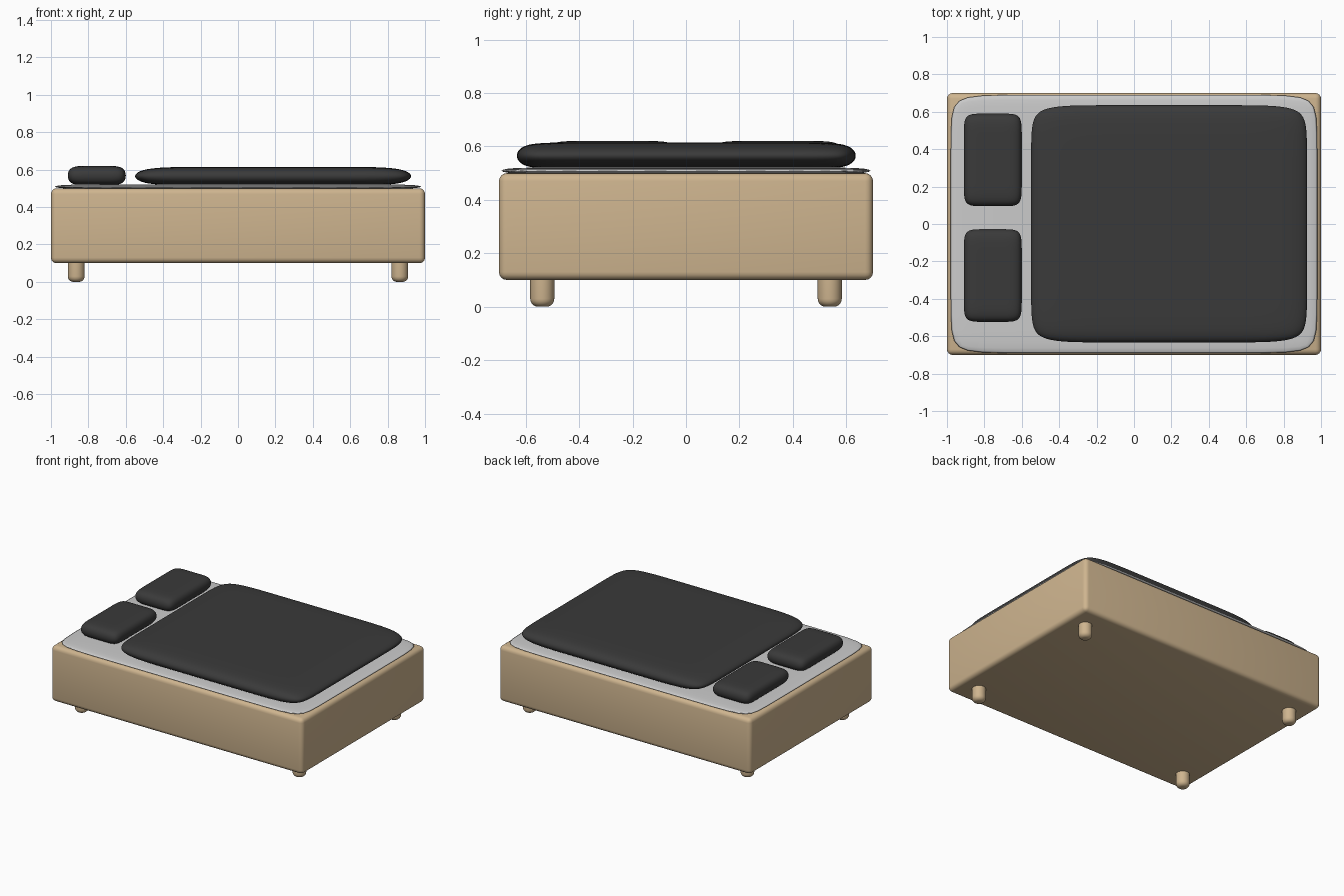
import bpy
import bmesh
import math

cube = bpy.data.objects.get("Cube")
if cube:
    bpy.data.objects.remove(cube, do_unlink=True)


def make_material(name, color):
    mat = bpy.data.materials.new(name)
    mat.use_nodes = True
    rgba = (*color, 1)
    mat.diffuse_color = rgba
    bsdf = next(n for n in mat.node_tree.nodes if n.type == 'BSDF_PRINCIPLED')
    bsdf.inputs["Base Color"].default_value = rgba
    bsdf.inputs["Roughness"].default_value = 0.8
    return mat


wood = make_material("light_wood", (0.62, 0.46, 0.275))
linen = make_material("pale_grey_linen", (0.6, 0.6, 0.6))
charcoal = make_material("charcoal_fabric", (0.042, 0.042, 0.042))


def add_object(name, bm, mat, location):
    mesh = bpy.data.meshes.new(name)
    bm.to_mesh(mesh)
    bm.free()
    mesh.materials.append(mat)
    obj = bpy.data.objects.new(name, mesh)
    obj.location = location
    bpy.context.collection.objects.link(obj)
    return obj


def smooth_sharp(obj, angle=40):
    bpy.ops.object.select_all(action='DESELECT')
    obj.select_set(True)
    bpy.context.view_layer.objects.active = obj
    bpy.ops.object.shade_smooth_by_angle(angle=math.radians(angle))


def padded(name, mat, x, y, z, kx, ky, levels):
    """Soft slab filling the given (min, max) ranges; kx and ky place the
    support loops, so larger values give squarer ends."""
    bm = bmesh.new()
    bmesh.ops.create_cube(bm, size=2)
    for axis, k in (((1, 0, 0), kx), ((0, 1, 0), ky)):
        for side in (-k, k):
            bmesh.ops.bisect_plane(
                bm, geom=bm.verts[:] + bm.edges[:] + bm.faces[:],
                plane_co=[side * a for a in axis], plane_no=axis)
    # Cage grows slightly to make up for the shrinking of the subdivision
    half = [(r[1] - r[0]) / 2 for r in (x, y, z)]
    half[0] *= 24 / (23 + kx)
    half[1] *= 24 / (23 + ky)
    bmesh.ops.scale(bm, vec=half, verts=bm.verts)
    for face in bm.faces:
        face.smooth = True
    obj = add_object(name, bm, mat, [sum(r) / 2 for r in (x, y, z)])
    sub = obj.modifiers.new("Subdivision", 'SUBSURF')
    sub.levels = sub.render_levels = levels
    return obj


# Bed box with rounded edges
bm = bmesh.new()
bmesh.ops.create_cube(bm, size=1)
bmesh.ops.scale(bm, vec=(2, 1.4, 0.4), verts=bm.verts)
bmesh.ops.bevel(bm, geom=bm.edges[:], offset=0.03, segments=4,
                profile=0.5, affect='EDGES')
smooth_sharp(add_object("bed_base", bm, wood, (0, 0, 0.3)))

# Short round feet, rounded at the bottom
for x_name, sx in (("left", 1), ("right", -1)):
    for y_name, sy in (("front", -1), ("back", 1)):
        bm = bmesh.new()
        bmesh.ops.create_cone(bm, cap_ends=True, segments=32,
                              radius1=0.045, radius2=0.045, depth=0.12)
        rim = [e for e in bm.edges if all(v.co.z < 0 for v in e.verts)]
        bmesh.ops.bevel(bm, geom=rim, offset=0.03, segments=5,
                        profile=0.5, affect='EDGES')
        foot = add_object(f"{y_name}_{x_name}_foot", bm, wood,
                          (sx * 0.865, sy * 0.538, 0.06))
        smooth_sharp(foot)

# Bedding
padded("mattress_sheet", linen, (-0.98, 0.98), (-0.69, 0.69),
       (0.497, 0.521), 0.7, 0.7, 2)
padded("duvet", charcoal, (-0.55, 0.925), (-0.633, 0.635),
       (0.515, 0.615), 0.5, 0.7, 4)
padded("back_pillow", charcoal, (-0.91, -0.6), (0.095, 0.59),
       (0.517, 0.62), 0.35, 0.55, 4)
padded("front_pillow", charcoal, (-0.91, -0.6), (-0.523, -0.028),
       (0.517, 0.62), 0.35, 0.55, 4)
